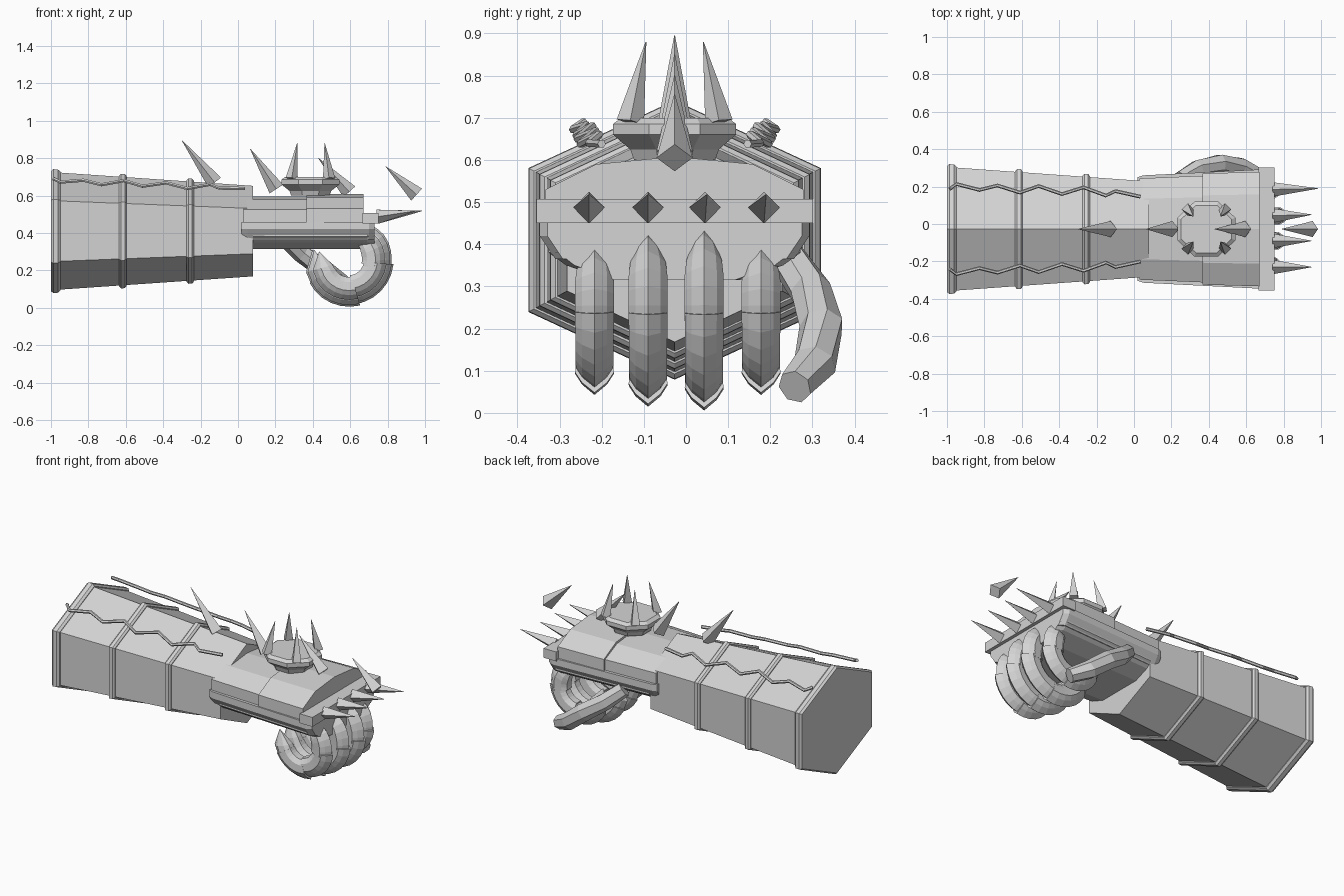
import bpy, bmesh, math
from mathutils import Vector

if "Cube" in bpy.data.objects:
    bpy.data.objects.remove(bpy.data.objects["Cube"])

YC = -0.027  # symmetry plane of the gauntlet
steel = bpy.data.materials.new("light_grey_steel")
steel.diffuse_color = (0.66, 0.66, 0.66, 1)
steel.use_nodes = True
steel.node_tree.nodes["Principled BSDF"].inputs["Base Color"].default_value = steel.diffuse_color


def loft(name, rings):
    """Skin a list of equal-length point rings and cap both ends."""
    bm = bmesh.new()
    vr = [[bm.verts.new(p) for p in r] for r in rings]
    n = len(rings[0])
    for a, b in zip(vr, vr[1:]):
        for i in range(n):
            bm.faces.new((a[i], a[(i + 1) % n], b[(i + 1) % n], b[i]))
    bm.faces.new(vr[0])
    bm.faces.new(vr[-1])
    bmesh.ops.remove_doubles(bm, verts=bm.verts, dist=1e-5)
    bmesh.ops.recalc_face_normals(bm, faces=bm.faces)
    me = bpy.data.meshes.new(name)
    bm.to_mesh(me)
    bm.free()
    me.materials.append(steel)
    ob = bpy.data.objects.new(name, me)
    bpy.context.collection.objects.link(ob)
    return ob


def prism(name, half, stations):
    """Half profile (dy, z) mirrored about YC, run along x with width scale."""
    prof = half + [(-y, z) for y, z in reversed(half) if y > 0]
    return loft(name, [[(x, YC + y * s, z) for y, z in prof] for x, s in stations])


def spike(name, base, tip, r, sides=4):
    base, tip = Vector(base), Vector(tip)
    d = (tip - base).normalized()
    u = d.cross(Vector((0, 1, 0)) if abs(d.y) < 0.9 else Vector((1, 0, 0))).normalized()
    v = d.cross(u)
    ring = lambda c, k: [c + (u * math.cos(t) + v * math.sin(t)) * k
                         for t in (2 * math.pi * i / sides for i in range(sides))]
    return loft(name, [ring(base, r), ring(tip, 0.001)])


def tube(name, pts, radii, sides):
    pts = [Vector(p) for p in pts]
    rings = []
    for i, p in enumerate(pts):
        d = (pts[min(i + 1, len(pts) - 1)] - pts[max(i - 1, 0)]).normalized()
        u = d.cross(Vector((0, 0, 1))).normalized()
        v = d.cross(u)
        rings.append([p + (u * math.cos(t) + v * math.sin(t)) * radii[i]
                      for t in (2 * math.pi * k / sides for k in range(sides))])
    return loft(name, rings)


# Forearm: tapered hexagonal sleeve with raised bands
def hexagon(x, grow=0.0):
    t = (x + 1) / 1.08
    h, w, s = 0.316 - 0.074 * t + grow, 0.332 - 0.077 * t + grow, 0.163 - 0.042 * t + grow * 0.5
    return [(x, YC + y, 0.41 + z) for y, z in
            ((0, h), (w, s), (w, -s), (0, -h), (-w, -s), (-w, s))]


loft("forearm_sleeve", [hexagon(-0.995), hexagon(0.08)])
for i, (x, w) in enumerate(((-0.975, 0.025), (-0.615, 0.02), (-0.255, 0.02))):
    loft(f"forearm_band_{i}", [hexagon(x - w, 0.005), hexagon(x - w * 0.5, 0.016),
                               hexagon(x + w * 0.5, 0.016), hexagon(x + w, 0.005)])

# Zigzag wires floating over the sleeve's two upper faces
zig = [(-0.985, 0.187, 0.69), (-0.95, 0.214, 0.672), (-0.826, 0.182, 0.682), (-0.73, 0.206, 0.658),
       (-0.61, 0.168, 0.68), (-0.51, 0.203, 0.65), (-0.385, 0.16, 0.668), (-0.27, 0.196, 0.638),
       (-0.15, 0.152, 0.66), (-0.1, 0.176, 0.64), (0.035, 0.146, 0.638)]
for side in (1, -1):
    tube(f"zigzag_wire_{'left' if side > 0 else 'right'}",
         [(x, YC + side * (y - YC), z) for x, y, z in zig], [0.01] * len(zig), 6)

# Hand: roof plates, core, palm, side rails and knuckle bar
prism("rear_hand_plate", [(0, 0.595), (0.17, 0.578), (0.285, 0.525), (0.285, 0.45)],
      [(0.03, 0.95), (0.37, 1.0)])
prism("front_hand_plate", [(0, 0.608), (0.18, 0.59), (0.297, 0.53), (0.297, 0.45)],
      [(0.365, 1.0), (0.67, 1.03)])
prism("palm", [(0.29, 0.47), (0.29, 0.38), (0.25, 0.35), (0.15, 0.315)],
      [(0.08, 0.92), (0.69, 1.03), (0.73, 0.95)])
for side in (1, -1):
    sec = ((0.25, 0.46), (0.287, 0.46), (0.287, 0.42), (0.25, 0.365), (0.22, 0.365))
    loft(f"side_rail_{'left' if side > 0 else 'right'}",
         [[(x, YC + side * (y + off), z) for y, z in sec]
          for x, off in ((0.02, -0.01), (0.05, 0.0), (0.70, 0.033), (0.73, 0.015))])
prism("knuckle_bar", [(0.328, 0.507), (0.328, 0.45)], [(0.665, 1), (0.75, 1)])

# Knuckle spikes
for i, (y, tx, ty) in enumerate(((-0.23, 0.95, -0.23), (-0.09, 0.95, -0.09),
                                 (0.045, 0.95, 0.05), (0.185, 0.985, 0.19))):
    spike(f"knuckle_spike_{i}", (0.745, y, 0.487), (tx, ty, 0.518), 0.038)

# Row of large back-swept spikes on the centre line
for i, (b, t) in enumerate((((-0.125, 0.67), (-0.30, 0.895)), ((0.205, 0.635), (0.065, 0.85)),
                            ((0.595, 0.62), (0.43, 0.80)), ((0.955, 0.605), (0.79, 0.755)))):
    spike(f"ridge_spike_{i}", (b[0], YC, b[1]), (t[0], YC, t[1]), 0.043)

# Eight-sided crown with four spikes
crown = []
for z, s in ((0.60, 0.66), (0.625, 0.72), (0.66, 1.0), (0.685, 1.0), (0.70, 0.87)):
    crown.append([(0.387 + 0.168 * s * math.cos(a), YC + 0.158 * s * math.sin(a), z)
                  for a in (math.pi / 8 + k * math.pi / 4 for k in range(8))])
loft("crown_dish", crown)
for sx in (1, -1):
    for sy in (1, -1):
        spike(f"crown_spike_{'front' if sx > 0 else 'rear'}_{'left' if sy > 0 else 'right'}",
              (0.387 + 0.1 * sx, YC + 0.105 * sy, 0.69),
              (0.39 + 0.073 * sx, YC + 0.068 * sy, 0.88), 0.033)


# Curled fingers: overlapping arc segments with a ridged outside and a claw tip
def finger_ring(y0, R, deg, grow, width):
    a = math.radians(deg)
    sec = ((0, 0), (-0.025, 0.03), (-0.05, 0.046), (-0.095, 0.042), (-0.122, 0.022))
    sec = sec + tuple((r, -y) for r, y in reversed(sec[1:]))
    out = []
    for r, y in sec:
        rr = R - 0.06 + (r + 0.06) * (width * 0.5 + 0.5) + grow
        out.append((0.585 + rr * math.cos(a), y0 + y * width, 0.25 + rr * math.sin(a)))
    return out


for f, (y0, R) in enumerate(((-0.217, 0.21), (-0.09, 0.238), (0.043, 0.247), (0.178, 0.21))):
    for s, (a0, a1) in enumerate(((58, -10), (-4, -80), (-74, -150))):
        rings = []
        for k in range(7):
            t = k / 6
            w = 1.0 - 0.04 * t
            if s == 0:
                w = min(1.0, 0.45 + 1.4 * t)
            rings.append(finger_ring(y0, R, a0 + (a1 - a0) * t, -0.012 * t, w))
        loft(f"finger_{f}_segment_{s}", rings)
    claw = [finger_ring(y0, R, -145, -0.012, 0.9), finger_ring(y0, R, -165, -0.012, 0.8)]
    a = math.radians(-198)
    tip = (0.585 + (R - 0.05) * math.cos(a), y0, 0.25 + (R - 0.05) * math.sin(a))
    c = Vector(tip)
    claw.append([c + (Vector(p) - Vector(claw[1][0])) * 0.02 for p in claw[1]])
    loft(f"finger_{f}_claw", claw)

# Thumb: bent tapering limb on the +y side
tube("thumb", [(0.25, 0.24, 0.37), (0.34, 0.295, 0.29), (0.46, 0.322, 0.205),
               (0.57, 0.305, 0.115), (0.67, 0.258, 0.062)],
     [0.045, 0.05, 0.053, 0.052, 0.042], 7)
